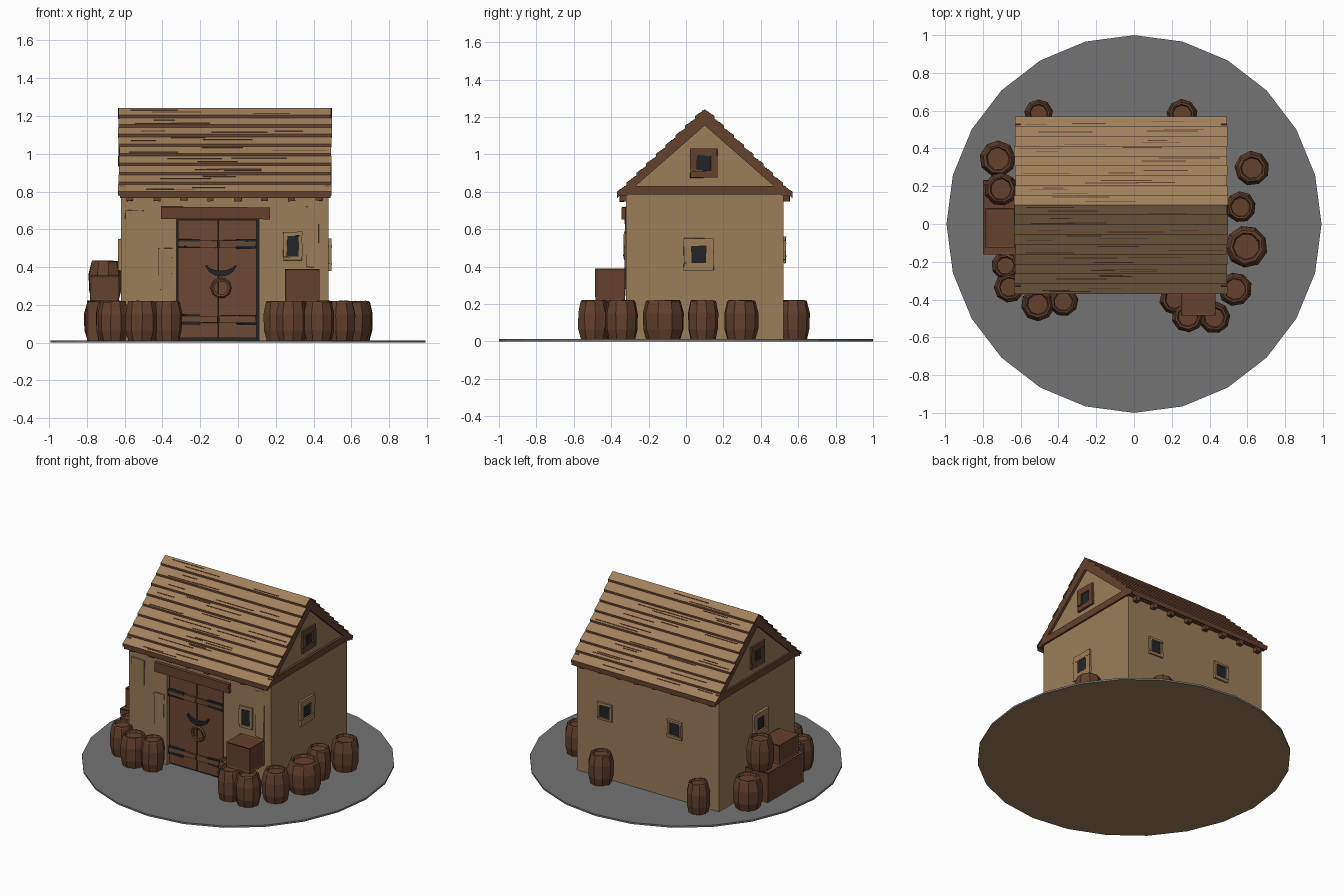
import bpy, bmesh, math, random
from mathutils import Matrix, Vector

if "Cube" in bpy.data.objects:
    bpy.data.objects.remove(bpy.data.objects["Cube"])

random.seed(4)


def material(name, col):
    m = bpy.data.materials.new(name)
    m.diffuse_color = (*col, 1)
    m.use_nodes = True
    m.node_tree.nodes["Principled BSDF"].inputs["Base Color"].default_value = m.diffuse_color
    return m


PLASTER = material("tan plaster", (0.33, 0.205, 0.100))
SHINGLE = material("tan roof boards", (0.35, 0.215, 0.105))
WOOD = material("brown wood", (0.125, 0.052, 0.026))
DOOR = material("door wood", (0.150, 0.066, 0.034))
IRON = material("dark iron", (0.017, 0.018, 0.020))
STONE = material("grey ground", (0.175, 0.175, 0.175))


def finish(name, bm, mats, rule=None, jitter=0.0):
    """Turn a bmesh into an object; rule(normal) picks the material slot."""
    for v in bm.verts:
        v.co += Vector([random.uniform(-jitter, jitter) for _ in range(3)])
    bmesh.ops.recalc_face_normals(bm, faces=bm.faces)
    bm.normal_update()
    if rule:
        for f in bm.faces:
            f.material_index = rule(f.normal)
    me = bpy.data.meshes.new(name)
    bm.to_mesh(me)
    bm.free()
    for m in mats:
        me.materials.append(m)
    ob = bpy.data.objects.new(name, me)
    bpy.context.collection.objects.link(ob)
    return ob


def add_box(bm, x0, x1, y0, y1, z0, z1):
    mat = Matrix.Translation(((x0 + x1) / 2, (y0 + y1) / 2, (z0 + z1) / 2)) @ \
        Matrix.Diagonal((x1 - x0, y1 - y0, z1 - z0, 1))
    return bmesh.ops.create_cube(bm, size=1, matrix=mat)["verts"]


def boxes(name, mat, *dims, jitter=0.0):
    bm = bmesh.new()
    for d in dims:
        add_box(bm, *d)
    return finish(name, bm, [mat], jitter=jitter)


def add_prism(bm, pts, a, b, to3d):
    """Extrude a 2D outline between depths a and b."""
    lo = [bm.verts.new(to3d(p, a)) for p in pts]
    hi = [bm.verts.new(to3d(p, b)) for p in pts]
    bm.faces.new(lo)
    bm.faces.new(hi)
    n = len(pts)
    for i in range(n):
        bm.faces.new((lo[i], lo[(i + 1) % n], hi[(i + 1) % n], hi[i]))


def along_x(p, d):
    return (d, p[0], p[1])


def along_y(p, d):
    return (p[0], d, p[1])


# Ground disc: grey on top, earth tan below
bm = bmesh.new()
ring = [(math.sin(i * math.tau / 24) * 0.993, math.cos(i * math.tau / 24)) for i in range(24)]
add_prism(bm, ring, 0.0, 0.012, lambda p, d: (p[0], p[1], d))
finish("ground_disc", bm, [STONE, PLASTER], lambda n: 1 if n.z < -0.5 else 0)

# Walls: core plus front panels that leave a recessed doorway
X0, X1 = -0.62, 0.48
boxes("walls", PLASTER, (X0, X1, -0.28, 0.52, 0.005, 0.80),
      (X0, -0.325, -0.32, -0.28, 0.005, 0.80), (0.112, X1, -0.32, -0.28, 0.005, 0.80),
      (-0.325, 0.112, -0.32, -0.28, 0.655, 0.80))
bm = bmesh.new()
add_prism(bm, [(-0.32, 0.79), (0.52, 0.79), (0.52, 0.82), (0.1, 1.22), (-0.32, 0.82)],
          X0 + 0.005, X1 - 0.005, along_x)
finish("gable_walls", bm, [PLASTER])

# Raised plaster patches on the front corners
boxes("plaster_patches", PLASTER, (0.36, 0.43, -0.326, -0.31, 0.40, 0.72),
      (-0.60, -0.50, -0.326, -0.31, 0.52, 0.70), (-0.42, -0.35, -0.326, -0.31, 0.28, 0.50), jitter=0.004)

# Double door with rails, iron straps and lintel
boxes("door_shadow_gap", IRON, (-0.325, 0.112, -0.29, -0.279, 0.012, 0.655))
boxes("door_leaves", DOOR, (-0.318, -0.107, -0.305, -0.285, 0.025, 0.65), (-0.102, 0.098, -0.305, -0.285, 0.025, 0.65))
boxes("door_rails", DOOR, *[(a, b, -0.318, -0.30, z, z + 0.035)
                            for z in (0.105, 0.505) for a, b in ((-0.316, -0.11), (-0.10, 0.096))], jitter=0.003)
boxes("door_straps", IRON, *[(a, b, -0.322, -0.30, z, z + 0.010)
                             for z in (0.098, 0.138, 0.50, 0.538)
                             for a, b in ((-0.316, -0.20), (-0.01, 0.096))], jitter=0.003)
boxes("lintel", WOOD, (-0.41, 0.17, -0.342, -0.30, 0.655, 0.718), jitter=0.005)

# Horned iron crescent and round wooden knocker
bm = bmesh.new()
arc = [math.radians(a) for a in range(195, 346, 25)]
horn = [(-0.09 + 0.085 * math.cos(a), 0.425 + 0.075 * math.sin(a)) for a in arc] + \
       [(-0.09 + 0.08 * math.cos(a), 0.425 + 0.045 * math.sin(a)) for a in reversed(arc)]
add_prism(bm, horn, -0.322, -0.30, along_y)
finish("door_horns", bm, [IRON])
bpy.ops.mesh.primitive_torus_add(major_radius=0.045, minor_radius=0.011, major_segments=10, minor_segments=5,
                                 location=(-0.09, -0.312, 0.29), rotation=(math.pi / 2, 0, 0))
bpy.context.object.name = "door_knocker"
bpy.context.object.data.materials.append(WOOD)


def window(name, loc, turn, w, h, border, mat):
    """Frame of four bars around a dark pane, facing -y before turning about z."""
    w, h = w / 2, h / 2
    b = border
    frame = boxes(name + "_frame", mat, (-w - b, w + b, -0.014, 0.01, h, h + b), (-w - b, w + b, -0.014, 0.01, -h - b, -h),
                  (-w - b, -w, -0.014, 0.01, -h, h), (w, w + b, -0.014, 0.01, -h, h), jitter=0.003)
    pane = boxes(name + "_pane", IRON, (-w, w, -0.005, 0.003, -h, h))
    for ob in (frame, pane):
        ob.matrix_world = Matrix.Translation(loc) @ Matrix.Rotation(turn, 4, "Z")


HALF = math.pi / 2
window("front_window", (0.29, -0.32, 0.51), 0, 0.06, 0.11, 0.02, PLASTER)
for x, z in ((0.26, 0.48), (-0.28, 0.50)):
    window("back_window", (x, 0.52, z), math.pi, 0.075, 0.085, 0.018, PLASTER)
for side, x, turn in (("right", X1, HALF), ("left", X0, -HALF)):
    inset = -0.005 if x > 0 else 0.005
    window(side + "_window", (x, 0.068, 0.465), turn, 0.08, 0.09, 0.04, PLASTER)
    window(side + "_gable_window", (x + inset, 0.095, 0.953), turn, 0.07, 0.08, 0.038, WOOD)

# Roof: stepped boards on a brown deck, laid out along each slope
RX0, RX1, ROWS = -0.632, 0.495, 9


def slope(side, t, h=0.0):
    """Point on the roof line: t runs from eave to ridge, h is a vertical offset."""
    return (0.1 + side * 0.47 * (1 - t), 0.80 + 0.455 * t + h)


for side, label in ((-1, "front"), (1, "back")):
    bm = bmesh.new()
    add_prism(bm, [slope(side, 0, -0.016), slope(side, 1, -0.016), slope(side, 1, -0.05), slope(side, 0, -0.035)],
              RX0 + 0.006, RX1 - 0.006, along_x)
    finish(label + "_roof_deck", bm, [WOOD])
    boards, cracks = bmesh.new(), bmesh.new()
    for i in range(ROWS):
        a, b = i / ROWS, (i + 1) / ROWS
        drop = 0.014
        add_prism(boards, [slope(side, a), slope(side, b, -drop), slope(side, b, -0.02), slope(side, a, -0.02)],
                  RX0 + random.uniform(-0.004, 0.004), RX1 + random.uniform(-0.004, 0.004), along_x)
        # Dark splits in the boards
        for _ in range(3):
            t = random.uniform(0.1, 0.85)
            u, h = a + t / ROWS, -drop * t
            x = random.uniform(RX0, RX1 - 0.3)
            add_prism(cracks, [slope(side, u, h + 0.002), slope(side, u + 0.009, h + 0.001),
                               slope(side, u + 0.009, h - 0.006), slope(side, u, h - 0.006)],
                      x, x + random.uniform(0.1, 0.3), along_x)
    finish(label + "_roof_boards", boards, [SHINGLE, WOOD], lambda n: 0 if n.z > 0.4 else 1)
    finish(label + "_roof_splits", cracks, [WOOD])

    # Eave board and joist ends
    def eave(x0, x1, ya, yb, z0, z1):
        ys = sorted((0.1 + side * ya, 0.1 + side * yb))
        return (x0, x1, ys[0], ys[1], z0, z1)
    boxes(label + "_eave_board", WOOD, eave(RX0 + 0.01, RX1 - 0.01, 0.41, 0.463, 0.778, 0.798))
    boxes(label + "_joist_ends", WOOD, *[eave(-0.59 + 0.143 * i, -0.555 + 0.143 * i, 0.40, 0.452, 0.75, 0.785)
                                         for i in range(8)], jitter=0.004)

# Gable timbers: two rafters and a tie beam on each end
for label, a, b in (("right", X1 - 0.02, X1 + 0.012), ("left", X0 - 0.008, X0 + 0.02)):
    bm = bmesh.new()
    for side in (-1, 1):
        add_prism(bm, [slope(side, 0.0, -0.016), slope(side, 1, -0.016), slope(side, 1, -0.10),
                       slope(side, 0.08, -0.06)], a, b, along_x)
    add_prism(bm, [(-0.355, 0.785), (0.555, 0.785), (0.53, 0.832), (-0.33, 0.832)], a, b, along_x)
    finish(label + "_gable_timbers", bm, [WOOD])


def barrel(x, y, r, z=0.004, h=0.216):
    """Nine-sided bulging barrel with a sunken lid."""
    bm = bmesh.new()
    profile = [(0.80, 0), (0.98, 0.28), (1.0, 0.68), (0.84, 0.97), (0.78, 1.0), (0.66, 1.0), (0.60, 0.93)]
    turn, n = random.uniform(0, 1), 9
    rings = [[bm.verts.new((x + r * k * math.cos(turn + i * math.tau / n),
                            y + r * k * math.sin(turn + i * math.tau / n), z + h * t)) for i in range(n)]
             for k, t in profile]
    for lo, hi in zip(rings, rings[1:]):
        for i in range(n):
            bm.faces.new((lo[i], lo[(i + 1) % n], hi[(i + 1) % n], hi[i]))
    bm.faces.new(rings[0])
    bm.faces.new(rings[-1])
    finish("barrel", bm, [WOOD], jitter=0.002)


for x, y, r in ((-0.72, 0.345, 0.097), (-0.68, -0.22, 0.075), (-0.66, -0.335, 0.082), (-0.51, -0.425, 0.09),
                (-0.375, -0.41, 0.08), (0.215, -0.40, 0.08), (0.285, -0.49, 0.085), (0.425, -0.495, 0.085),
                (0.535, -0.345, 0.09), (0.595, -0.12, 0.112), (0.565, 0.09, 0.082), (0.625, 0.295, 0.092),
                (-0.505, 0.585, 0.076), (0.255, 0.58, 0.082)):
    barrel(x, y, r)
barrel(-0.705, 0.185, 0.09, 0.22, 0.212)


def crate(*dims):
    """Box with sunken panels."""
    bm = bmesh.new()
    add_box(bm, *dims)
    bmesh.ops.recalc_face_normals(bm, faces=bm.faces)
    bmesh.ops.inset_individual(bm, faces=bm.faces[:], thickness=0.014, depth=-0.005)
    finish("crate", bm, [WOOD], jitter=0.001)


crate(-0.80, -0.625, -0.16, 0.235, 0.005, 0.222)
crate(-0.785, -0.63, -0.125, 0.085, 0.222, 0.355)
crate(0.25, 0.432, -0.485, -0.325, 0.215, 0.39)
